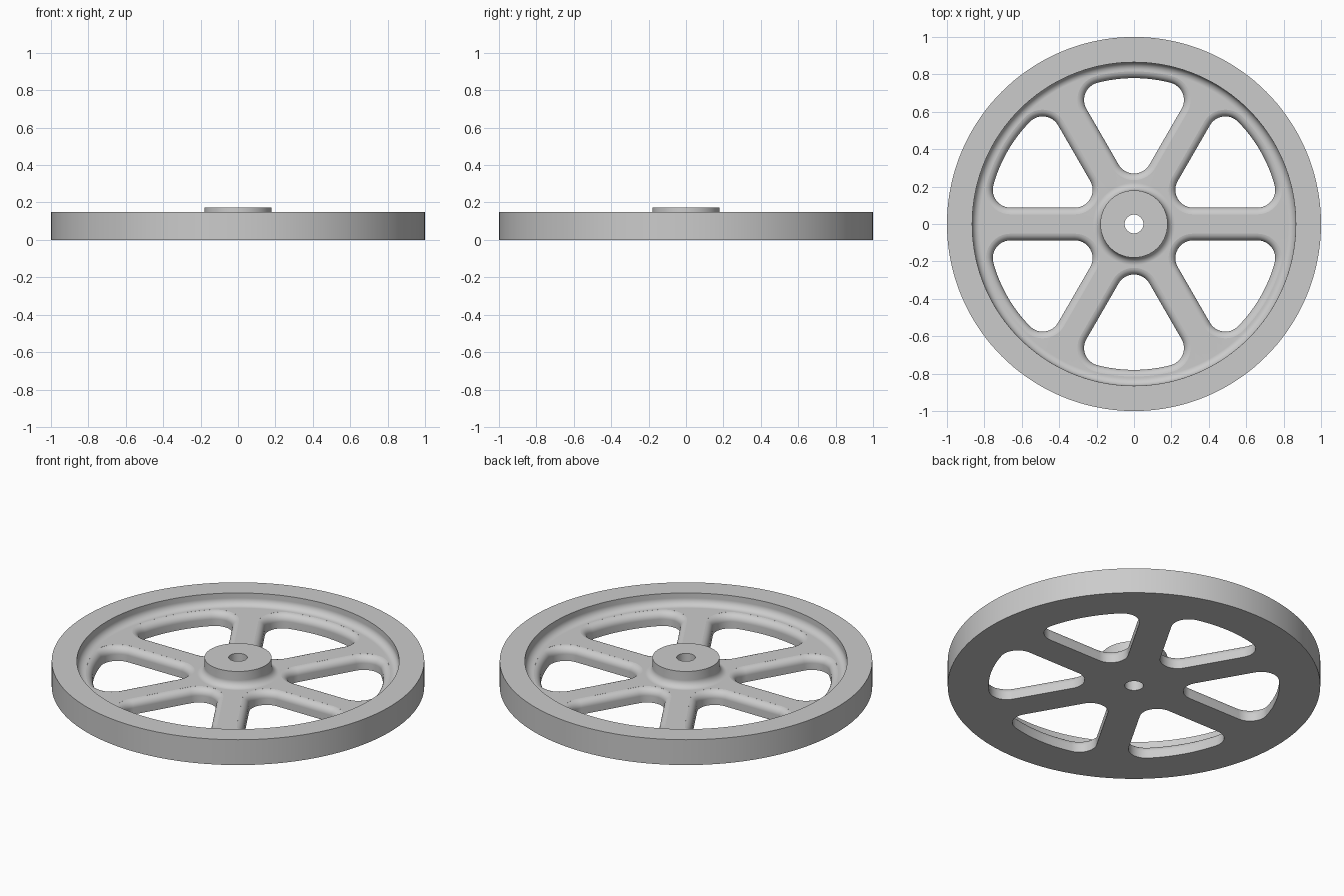
import bpy
import bmesh
from math import sin, cos, asin, radians, pi

cube = bpy.data.objects.get("Cube")
if cube:
    bpy.data.objects.remove(cube)

# Main dimensions
RIM_HEIGHT, RIM_INNER = 0.15, 0.865
HUB_RADIUS, HUB_HEIGHT, BORE = 0.18, 0.172, 0.05
WEB_TOP, FILLET = 0.08, 0.04
SPOKES, SPOKE_HALF, WINDOW_OUTER, CORNER = 6, 0.0875, 0.78, 0.095


def arc(cx, cy, radius, start, end, steps):
    """Points on a circular arc, angles in radians."""
    angles = [start + (end - start) * i / steps for i in range(steps + 1)]
    return [(cx + radius * cos(a), cy + radius * sin(a)) for a in angles]


def loft(bm, rings, closed):
    """Skin a list of equal closed rings; cap the ends unless closed."""
    loops = [[bm.verts.new(p) for p in ring] for ring in rings]
    n = len(loops[0])
    pairs = list(zip(loops, loops[1:]))
    if closed:
        pairs.append((loops[-1], loops[0]))
    for a, b in pairs:
        for i in range(n):
            j = (i + 1) % n
            bm.faces.new((a[i], a[j], b[j], b[i]))
    if not closed:
        bm.faces.new(loops[0])
        bm.faces.new(loops[-1])


def make_object(name, bm):
    bmesh.ops.recalc_face_normals(bm, faces=bm.faces)
    mesh = bpy.data.meshes.new(name)
    bm.to_mesh(mesh)
    bm.free()
    obj = bpy.data.objects.new(name, mesh)
    bpy.context.collection.objects.link(obj)
    return obj


def window_outline(grow):
    """Rounded spoke window pointing along +x, offset outward by grow."""
    half = pi / SPOKES
    side = pi / 2 + half
    inner = (SPOKE_HALF + CORNER) / sin(half)
    reach = WINDOW_OUTER - CORNER
    tilt = half - asin((SPOKE_HALF + CORNER) / reach)
    cx, cy, r = reach * cos(tilt), reach * sin(tilt), CORNER + grow
    return (arc(inner, 0, r, side, 2 * pi - side, 14)
            + arc(cx, -cy, r, -side, -tilt, 12)
            + arc(0, 0, WINDOW_OUTER + grow, -tilt, tilt, 14)[1:-1]
            + arc(cx, cy, r, tilt, side, 12))


# Wheel body: one turned profile with filleted rim, web, hub and bore
z_fillet = WEB_TOP + FILLET
profile = [(BORE, 0), (1, 0), (1, RIM_HEIGHT), (RIM_INNER, RIM_HEIGHT)]
profile += arc(RIM_INNER - FILLET, z_fillet, FILLET, 0, -pi / 2, 8)
profile += arc(HUB_RADIUS + FILLET, z_fillet, FILLET, -pi / 2, -pi, 8)
profile += [(HUB_RADIUS, HUB_HEIGHT), (BORE, HUB_HEIGHT)]
SEGMENTS = 144
bm = bmesh.new()
loft(bm, [[(r * cos(a), r * sin(a), z) for r, z in profile]
          for a in (2 * pi * i / SEGMENTS for i in range(SEGMENTS))], True)
wheel = make_object("spoked_wheel", bm)

# Window cutters: straight below, flaring at the top to round the spoke edges
bm = bmesh.new()
levels = [(0, -0.1)]
for i in range(8):
    t = radians(12 * i)
    levels.append((FILLET * (1 - cos(t)), WEB_TOP - FILLET + FILLET * sin(t)))
levels.append((levels[-1][0], 0.3))
for k in range(SPOKES):
    a = pi / SPOKES + 2 * pi * k / SPOKES
    loft(bm, [[(x * cos(a) - y * sin(a), x * sin(a) + y * cos(a), z)
               for x, y in window_outline(grow)] for grow, z in levels], False)
cutter = make_object("window_cutter", bm)
cutter.hide_render = True

# Cut the windows, then smooth the shading
bpy.ops.object.select_all(action='DESELECT')
bpy.context.view_layer.objects.active = wheel
wheel.select_set(True)
cut = wheel.modifiers.new("windows", 'BOOLEAN')
cut.operation = 'DIFFERENCE'
cut.solver = 'EXACT'
cut.object = cutter
bpy.ops.object.modifier_apply(modifier=cut.name)
bpy.data.objects.remove(cutter)
bpy.ops.object.shade_smooth_by_angle(angle=radians(35))
weighted = wheel.modifiers.new("even_shading", 'WEIGHTED_NORMAL')
weighted.keep_sharp = True

# Material
grey = bpy.data.materials.new("plain_grey")
grey.use_nodes = True
color = (0.6, 0.6, 0.6, 1)
grey.diffuse_color = color
grey.node_tree.nodes["Principled BSDF"].inputs["Base Color"].default_value = color
wheel.data.materials.clear()
wheel.data.materials.append(grey)
